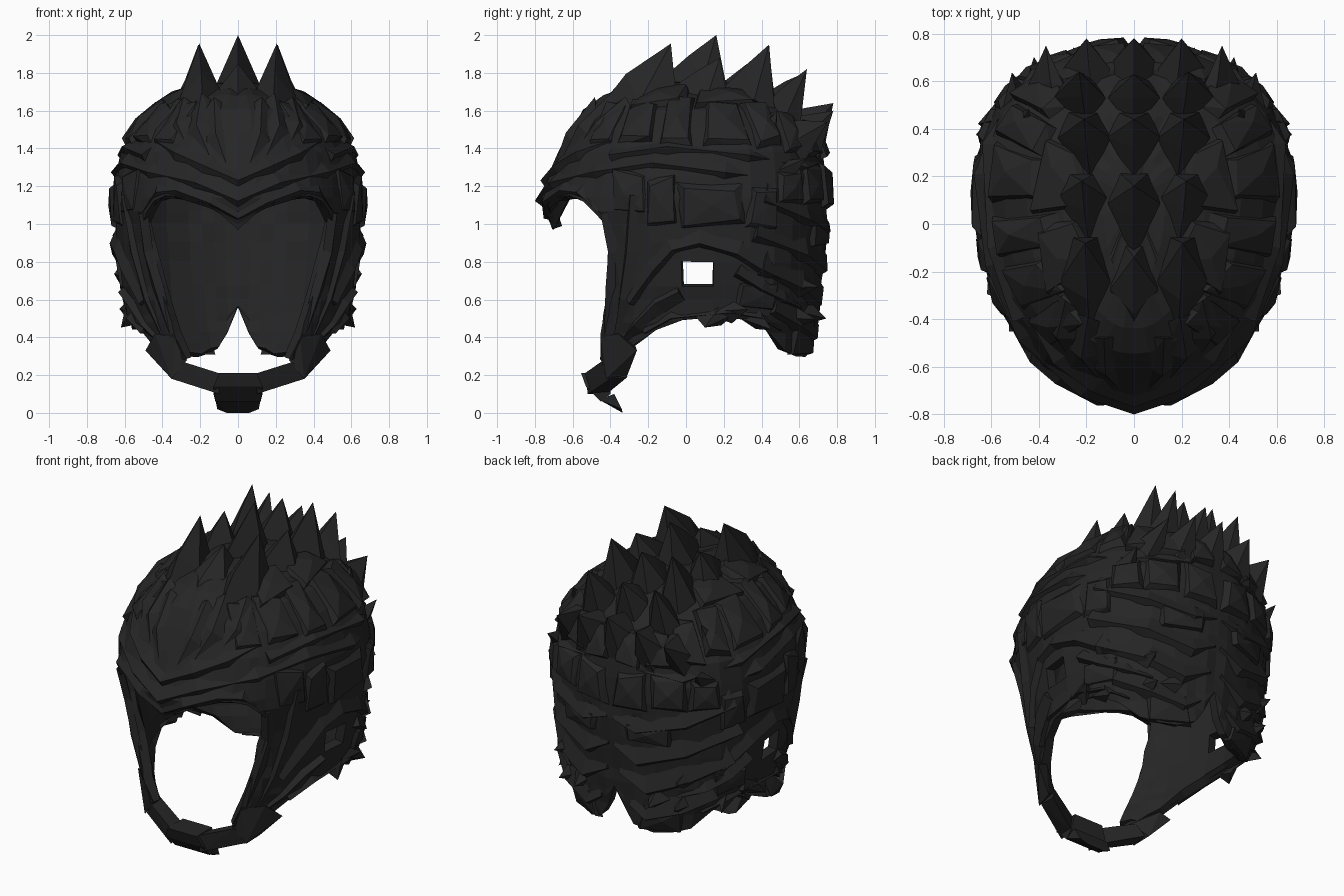
import bpy, bmesh, math, random
from mathutils import Vector
random.seed(4)

mat = bpy.data.materials.new("charcoal")
mat.diffuse_color = (0.019, 0.019, 0.019, 1)

# shell measures by height: half width, front y, back y
WIDTH = [(.28, .49), (.36, .53), (.5, .585), (.7, .63), (.95, .655), (1.2, .665), (1.38, .62),
         (1.5, .545), (1.6, .45), (1.68, .3), (1.74, .13), (1.76, 0)]
FRONT = [(.28, -.59), (.5, -.59), (.7, -.6), (.9, -.66), (.97, -.7), (1.07, -.75), (1.15, -.77),
         (1.25, -.73), (1.38, -.67), (1.5, -.61), (1.6, -.54), (1.68, -.44), (1.74, -.26), (1.76, .1)]
BACK = [(.28, .67), (.5, .7), (.8, .73), (1, .745), (1.25, .745), (1.38, .72), (1.5, .66),
        (1.6, .57), (1.68, .47), (1.74, .3), (1.76, .1)]
# edges by angle (0 = front, 180 = back) and face opening angle by height
BROW = [(0, .975), (8, 1.05), (16, 1.11), (25, 1.14), (35, 1.15), (42, 1.12), (46, 1.07), (50, 1)]
HEM = [(38, .28), (50, .32), (57, .36), (65, .42), (75, .48), (85, .5), (97, .51), (110, .48),
       (120, .41), (130, .33), (140, .3), (158, .295), (168, .34), (174, .42), (180, .56)]
OPEN = [(.28, 36), (.5, 38), (.7, 43), (.9, 48), (1, 50)]


def lerp(table, t):
    if t <= table[0][0]:
        return table[0][1]
    for (a, u), (b, v) in zip(table, table[1:]):
        if t <= b:
            return u + (v - u) * (t - a) / (b - a)
    return table[-1][1]


def base(a, z):
    r = math.radians(a)
    c = math.cos(r)
    if c > 0:
        y = .1 + (lerp(FRONT, z) - .1) * c
    else:
        y = .1 + (lerp(BACK, z) - .1) * abs(c) ** .72
    return Vector((lerp(WIDTH, z) * math.sin(r), y, z))


def normal(a, z):
    da = base(a + 1, z) - base(a - 1, z)
    dz = base(a, z + .03) - base(a, z - .03)
    n = da.cross(dz)
    return n.normalized() if n.length > 1e-9 else Vector((0, 0, 1))


def surf(a, z, off=0):
    p = base(a, z) + normal(a, z) * off
    if a in (0, 180):
        p.x = 0
    return p


def finish(name, bm, mirror=True, thick=0):
    me = bpy.data.meshes.new(name)
    bm.to_mesh(me)
    bm.free()
    me.materials.append(mat)
    ob = bpy.data.objects.new(name, me)
    bpy.context.collection.objects.link(ob)
    if mirror:
        m = ob.modifiers.new("mirror", 'MIRROR')
        m.merge_threshold = .002
    if thick:
        s = ob.modifiers.new("thickness", 'SOLIDIFY')
        s.thickness, s.offset = thick, -1
    return ob


def hull(bm, pts):
    vs = [bm.verts.new(p) for p in pts]
    bmesh.ops.convex_hull(bm, input=vs)
    for v in [v for v in bm.verts if not v.link_faces]:
        bm.verts.remove(v)


# helmet shell: grid clamped to brow, hem and face opening, with an ear hole
bm = bmesh.new()
seen = {}


def vert(a, z):
    p = base(a, z)
    key = tuple(round(c, 4) for c in p)
    if key not in seen:
        seen[key] = bm.verts.new(surf(a, z, random.uniform(-.008, .008)) if z < 1.75 else p)
    return seen[key]


def grid(cols, rows, clamp):
    for a0, a1 in zip(cols, cols[1:]):
        for z0, z1 in zip(rows, rows[1:]):
            if a0 == 80 and z0 == .67:
                continue
            f = []
            for a, z in ((a0, z0), (a1, z0), (a1, z1), (a0, z1)):
                v = vert(*clamp(a, z))
                if v not in f:
                    f.append(v)
            if len(f) > 2 and not bm.faces.get(f):
                bm.faces.new(f)


def low(a, z):
    a = max(a, lerp(OPEN, z))
    return a, max(z, lerp(HEM, a))


cols = [0, 8, 16, 25, 35, 42, 46, 50, 57, 68, 80, 91.5, 105, 118, 130, 142, 155, 162, 168, 174, 180]
grid(cols[4:], [.28, .32, .36, .42, .48, .52, .6, .67, .8, .9, 1], low)
grid(cols, [.97, 1, 1.07, 1.14, 1.25, 1.38, 1.5, 1.6, 1.68, 1.74, 1.76],
     lambda a, z: (a, max(z, lerp(BROW, a))))
finish("helmet_shell", bm, thick=.055)


# raised tapering ridges that follow the shell
def strip(bm, path, w, h, taper=.35):
    n = len(path)
    P = [surf(a, z) for a, z in path]
    rings = []
    for i, (a, z) in enumerate(path):
        t = (P[min(i + 1, n - 1)] - P[max(i - 1, 0)]).normalized()
        nm = normal(a, z)
        k = taper if i == n - 1 else 1
        s = nm.cross(t) * w * k
        ring = [P[i] + s - nm * .02, P[i] - s * .5 + nm * h * k, P[i] - s - nm * .02]
        if a in (0, 180):
            for q in ring:
                q.x = 0
        rings.append([bm.verts.new(q) for q in ring])
    for r, q in zip(rings, rings[1:]):
        for j in range(3):
            bm.faces.new((r[j], r[(j + 1) % 3], q[(j + 1) % 3], q[j]))
    bm.faces.new(rings[0])
    bm.faces.new(rings[-1][::-1])
    bmesh.ops.recalc_face_normals(bm, faces=bm.faces)


def strips(name, data):
    bm = bmesh.new()
    for w, h, path in data:
        strip(bm, path, w, h)
    finish(name, bm)


strips("brow_ridges", [
    (.06, .02, [(0, 1.06), (12, 1.14), (28, 1.2), (40, 1.19), (50, 1.07)]),
    (.07, .028, [(0, 1.15), (18, 1.24), (45, 1.3), (70, 1.35), (95, 1.3), (125, 1.24)]),
    (.08, .03, [(0, 1.25), (14, 1.33), (30, 1.4), (48, 1.45)]),
    (.06, .03, [(50, 1.38), (75, 1.42), (105, 1.38), (140, 1.32), (165, 1.34)])])
strips("cheek_ridges", [
    (.05, .022, [(52, 1.06), (50, .85), (45, .65), (41, .42)]),
    (.07, .025, [(66, 1.15), (60, .85), (54, .6), (47, .38)]),
    (.06, .03, [(80, .62), (70, .56), (60, .45), (50, .36)])])
strips("ear_arch", [
    (.06, .03, [(54, .6), (67, .78), (76, .89), (88, .93), (100, .87), (116, .76), (134, .68)]),
    (.05, .03, [(100, .76), (112, .68), (126, .62), (142, .56)]),
    (.03, .025, [(62, .44), (75, .52), (97, .55), (112, .52), (126, .44)])])
strips("nape_ridges", [
    (.08, .04, [(120, .58), (140, .5), (160, .44), (170, .48)]),
    (.09, .04, [(112, .8), (140, .7), (160, .62), (176, .68)]),
    (.09, .04, [(108, .98), (140, .88), (165, .8), (178, .85)]),
    (.08, .04, [(112, 1.16), (140, 1.06), (165, 1.0), (178, 1.02)])])


# faceted plates: a skewed quad patch of the shell with a smaller raised top
def plates(name, data):
    bm = bmesh.new()
    for a0, a1, z0, z1, h in data:
        am, zm = (a0 + a1) / 2, (z0 + z1) / 2
        pts = []
        for a, z in ((a0, z0), (a1, z0), (a1, z1), (a0, z1)):
            a, z = a + random.uniform(-2, 2), z + random.uniform(-.02, .02)
            k = random.uniform(.6, .92)
            pts.append(surf(a, z, -.015))
            pts.append(surf(am + (a - am) * k, zm + (z - zm) * k, h * random.uniform(.6, 1)))
        pts.append(surf(am, zm, h * 1.05))
        hull(bm, pts)
    finish(name, bm)


plates("crown_plates", [
    (33, 50, 1.42, 1.62, .025), (50, 69, 1.42, 1.65, .035), (69, 87, 1.42, 1.66, .04),
    (87, 107, 1.4, 1.66, .04), (107, 128, 1.39, 1.64, .045), (127, 146, 1.36, 1.6, .045),
    (50, 80, 1.61, 1.71, .045), (84, 122, 1.61, 1.71, .045)])
plates("side_plates", [
    (53, 68, 1.04, 1.29, .018), (68, 80, .98, 1.26, .02), (79, 103, .98, 1.22, .025),
    (103, 120, .95, 1.22, .025), (119, 138, 1.08, 1.3, .03), (99, 120, .54, .68, .018)])
plates("nape_plates", [
    (138, 158, 1.1, 1.32, .035), (158, 178, 1.08, 1.32, .04), (145, 162, 1.34, 1.56, .045),
    (162, 179, 1.34, 1.55, .05), (146, 172, .88, 1.02, .03), (135, 164, .32, .46, .02)])

# small thorns on the back and lower sides: base angle, height, tip angle, tip height, length
bm = bmesh.new()
for a, z, ta, tz, h in [(138, .66, 143, .68, .09), (138, .5, 143, .51, .09), (154, .53, 157, .51, .08),
                        (98, .53, 104, .56, .05), (94, .52, 90, .47, .05), (110, .5, 116, .46, .06),
                        (128, 1.28, 133, 1.33, .08), (120, 1.48, 126, 1.55, .07)]:
    hull(bm, [surf(a - 9, z, -.01), surf(a + 5, z, -.01), surf(a, z - .06, -.01),
              surf(a, z + .06, -.01), surf(ta, tz, h)])
finish("thorns", bm)


# large crest horns: x, front (y, z), tip (y, z), back (y, z), half width, shoulder z, crest lift
def horns(name, data, mirror):
    bm = bmesh.new()
    for x, yf, zf, yt, zt, yb, zb, w, zs, lift in data:
        ys = yf * .35 + yb * .65
        hull(bm, [(x * .85, yf, zf), (x * .95, yf * .45 + yt * .55, zf * .45 + zt * .55 + lift),
                  (x, yt, zt), (x - w, ys, zs + x * .1), (x + w, ys, zs - x * .2),
                  (x - w * .6, yb, zb), (x + w * .6, yb, zb)])
    finish(name, bm, mirror)


horns("centre_horns", [
    (0, -.67, 1.38, -.14, 1.85, -.06, 1.68, .1, 1.72, .08),
    (0, -.16, 1.74, .16, 2.0, .22, 1.7, .11, 1.75, .01),
    (0, .17, 1.73, .44, 1.92, .47, 1.66, .11, 1.73, .01),
    (0, .4, 1.68, .63, 1.8, .6, 1.55, .11, 1.66, .01),
    (0, .55, 1.6, .78, 1.64, .72, 1.34, .11, 1.5, 0)], False)
horns("side_horns", [
    (.205, -.61, 1.42, -.08, 1.955, -.05, 1.66, .11, 1.69, .08),
    (.22, -.1, 1.7, .18, 1.88, .22, 1.66, .11, 1.71, .01),
    (.21, .16, 1.68, .44, 1.95, .47, 1.6, .11, 1.7, .01),
    (.23, .4, 1.62, .64, 1.82, .6, 1.48, .11, 1.62, .01),
    (.2, .52, 1.56, .78, 1.6, .7, 1.34, .11, 1.5, 0),
    (.37, .42, 1.54, .75, 1.54, .62, 1.32, .09, 1.5, .01)], True)

# fan of long wedges swept up the forehead
bm = bmesh.new()
for a, z, ta, tz, w in [(5, 1.3, 18, 1.64, 7), (14, 1.36, 32, 1.66, 8), (26, 1.4, 46, 1.64, 8)]:
    am, zm = (a + ta) / 2, (z + tz) / 2
    hull(bm, [surf(a, z, -.005), surf(am - w, zm + .04, -.01), surf(am + w, zm - .04, -.01),
              surf(ta - w, tz, -.01), surf(ta + w, tz - .04, -.01),
              surf(am, zm, .03), surf(ta, tz, .04)])
finish("forehead_wedges", bm)

# beak in the middle of the brow
bm = bmesh.new()
hull(bm, [(0, -.7, .968), (0, -.775, 1.13), (0, -.61, 1.14), (0, -.655, 1.06), (0, -.7, 1.24)] +
     [(s * w, y, z) for s in (-1, 1) for w, y, z in ((.13, -.73, 1.12), (.16, -.62, 1.14), (.1, -.7, 1.2))])
finish("brow_beak", bm, False)

# chin guard and its straps
bm = bmesh.new()
hull(bm, [(s * w, y, z) for s in (-1, 1) for w, y, z in
          ((.1, -.555, .21), (.13, -.53, .14), (.12, -.45, .06), (.1, -.4, .21), (.13, -.4, .1))])
hull(bm, [(s * w, y, z) for s in (-1, 1) for w, y, z in
          ((.12, -.46, .07), (.11, -.34, .02), (.06, -.335, .0), (.12, -.38, .1))])
finish("chin_guard", bm, False)
bm = bmesh.new()
hull(bm, [(.1, -.535, .21), (.1, -.52, .1), (.1, -.42, .2), (.1, -.42, .1),
          (.29, -.45, .27), (.35, -.4, .18), (.3, -.34, .27), (.34, -.31, .19)])
hull(bm, [(.27, -.45, .28), (.35, -.42, .18), (.37, -.31, .2), (.28, -.36, .27),
          (.33, -.45, .4), (.44, -.36, .42), (.49, -.26, .33), (.42, -.27, .36)])
finish("chin_straps", bm)
